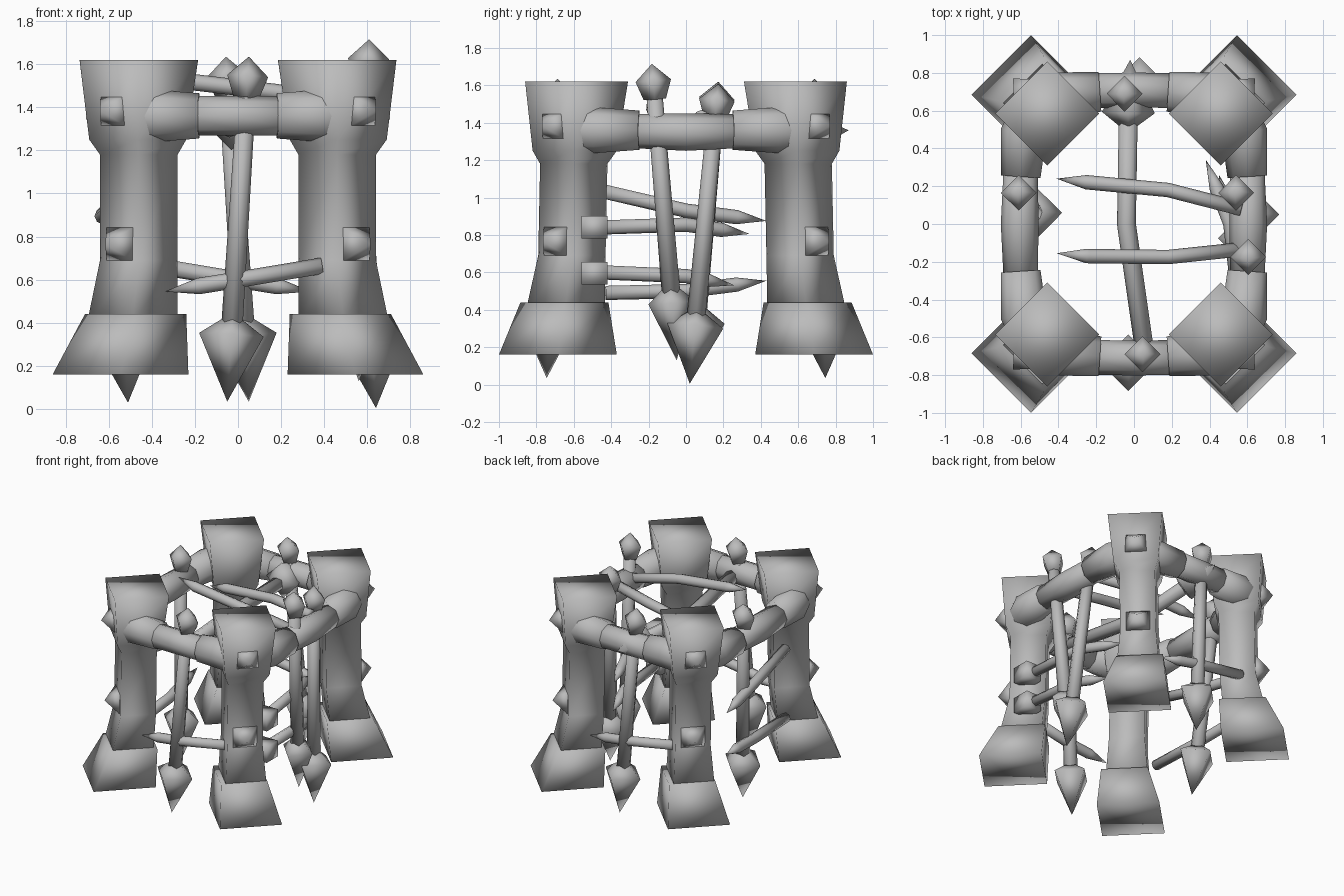
import bpy, bmesh, math
from mathutils import Vector

if "Cube" in bpy.data.objects:
    bpy.data.objects.remove(bpy.data.objects["Cube"], do_unlink=True)

grey = bpy.data.materials.new("stone_grey")
grey.use_nodes = True
COLOUR = (0.5, 0.5, 0.5, 1)
grey.diffuse_color = COLOUR
grey.node_tree.nodes["Principled BSDF"].inputs["Base Color"].default_value = COLOUR


def finish(name, bm):
    """Turn a bmesh into a smooth grey object."""
    bmesh.ops.remove_doubles(bm, verts=bm.verts, dist=0.0005)
    bmesh.ops.recalc_face_normals(bm, faces=bm.faces)
    mesh = bpy.data.meshes.new(name)
    bm.to_mesh(mesh)
    bm.free()
    mesh.materials.append(grey)
    for p in mesh.polygons:
        p.use_smooth = True
    ob = bpy.data.objects.new(name, mesh)
    bpy.context.collection.objects.link(ob)
    return ob


def loft(name, points, radii, sides=8, flat=False, closed=False):
    """Sweep a polygon along points; flat keeps every section level."""
    pts = [Vector(p) for p in points]
    n = len(pts)
    bm = bmesh.new()
    rings = []
    for i, (p, r) in enumerate(zip(pts, radii)):
        if flat:
            t = Vector((0, 0, 1))
        else:
            before = pts[(i - 1) % n] if closed else pts[max(i - 1, 0)]
            after = pts[(i + 1) % n] if closed else pts[min(i + 1, n - 1)]
            t = (after - before).normalized()
        ref = Vector((1, 0, 0)) if abs(t.z) > 0.8 else Vector((0, 0, 1))
        u = (ref - t * ref.dot(t)).normalized()
        v = t.cross(u)
        turn = [2 * math.pi * k / sides for k in range(sides)]
        rings.append([bm.verts.new(p + r * (u * math.cos(a) + v * math.sin(a))) for a in turn])
    for i in range(n if closed else n - 1):
        a, b = rings[i], rings[(i + 1) % n]
        for k in range(sides):
            m = (k + 1) % sides
            bm.faces.new((a[k], a[m], b[m], b[k]))
    if not closed:
        bm.faces.new(rings[0])
        bm.faces.new(rings[-1])
    return finish(name, bm)


def spear(name, top, tip, knob=True, head=0.15):
    """Long stake with a diamond knob on top and a four-sided point below."""
    top, tip = Vector(top), Vector(tip)
    d = (tip - top).normalized()
    neck = tip - d * 0.31
    loft(name + "_shaft", [top, neck], [0.043, 0.05])
    loft(name + "_head", [neck - d * 0.07, neck, tip], [0.05, head, 0.0001], 4)
    if knob:
        loft(name + "_knob", [top + d * 0.1, top, top - d * 0.09], [0.06, 0.095, 0.0001], 4)


def nail(name, points, r=0.038):
    """Bent rod whose last stretch narrows to a point."""
    pts = [Vector(p) for p in points]
    shoulder = pts[-1].lerp(pts[-2], 0.16 / (pts[-1] - pts[-2]).length)
    pts.insert(-1, shoulder)
    loft(name, pts, [r] * (len(pts) - 1) + [0.0001])


# Four corner towers: base, column and two outward studs each
for side, sx in (("left", 1), ("right", -1)):
    for end, sy in (("front", -1), ("back", 1)):
        name = f"{end}_{side}"

        def at(x, y, z):
            return (sx * x, sy * y, z)

        loft(name + "_column",
             [at(.49, .645, .4), at(.46, .61, .69), at(.46, .60, 1.18),
              at(.465, .595, 1.25), at(.46, .585, 1.62)],
             [.21, .18, .18, .225, .275], 4, flat=True)
        loft(name + "_base", [at(.545, .685, .16), at(.475, .65, .44)], [.315, .235], 4, flat=True)
        for level, x, y, z in (("upper", .57, .70, 1.385), ("lower", .545, .695, .765)):
            bm = bmesh.new()
            out = Vector((sx, sy, 0)).normalized()
            across = Vector((-sy, sx, 0)).normalized()
            c = Vector(at(x, y, z))
            base = [bm.verts.new(c + across * i * .1 + Vector((0, 0, j * .09)) - out * .01)
                    for i, j in ((-1, -1), (1, -1), (1, 1), (-1, 1))]
            apex = bm.verts.new(c + out * .1)
            bm.faces.new(base)
            for k in range(4):
                bm.faces.new((base[k], base[(k + 1) % 4], apex))
            finish(f"{name}_{level}_stud", bm)

        # Thick ring sleeves running into each tower
        loft(name + "_sleeve",
             [at(.18, .70, 1.36), at(.40, .685, 1.36), at(.53, .60, 1.36),
              at(.585, .48, 1.36), at(.60, .25, 1.36)],
             [.105, .122, .12, .122, .105])

# Thin ring spans between the sleeves
for s, a, b in ((-1, "front", "right"), (1, "back", "left")):
    loft(a + "_ring_span", [(-.25, s * .705, 1.36), (0, s * .71, 1.36), (.25, s * .705, 1.36)], [.092] * 3)
    loft(b + "_ring_span", [(s * .60, -.3, 1.355), (s * .605, 0, 1.35), (s * .60, .3, 1.355)], [.09, .1, .09])

# Hanging spears around the ring
spear("front_spear", (.045, -.69, 1.545), (-.05, -.745, .035))
spear("back_spear", (-.05, .69, 1.545), (.05, .745, .035))
spear("right_spear", (-.61, .165, 1.53), (-.51, .03, .03))
spear("left_front_spear", (.605, -.175, 1.625), (.56, -.05, .13), head=.125)
spear("left_back_spear", (.54, .165, 1.52), (.64, .02, .005))

# Spear lying across the top of the ring, front to back
loft("lying_spear_shaft", [(.06, -.70, 1.35), (-.04, 0, 1.31), (-.03, .6, 1.34)], [.05] * 3)
loft("lying_spear_head", [(-.03, .52, 1.34), (-.03, .59, 1.34), (-.02, .87, 1.36)], [.05, .14, .0001], 4)

# Nails crossing the top
nail("upper_front_nail", [(.56, -.135, 1.39), (.18, -.175, 1.47), (-.24, -.17, 1.52), (-.41, -.155, 1.55)])
nail("upper_back_nail", [(.57, .08, 1.43), (.18, .18, 1.41), (-.24, .22, 1.36), (-.41, .24, 1.33)])

# Nails between towers at the front and back
for name, s in (("front", 1), ("back", -1)):
    nail(name + "_nail", [(s * .39, s * -.71, .665), (0, s * -.725, .6), (s * -.34, s * -.70, .545)])

# Nails on the right side
nail("right_upper_nail", [(-.56, -.43, 1.03), (-.59, 0, .93), (-.65, .43, .875)])
nail("right_lower_nail", [(-.56, -.43, .49), (-.59, 0, .5), (-.65, .43, .555)])

# Square-headed nails on the left side
for name, z, points in (
        ("upper", .84, [(.56, -.45, .84), (.51, 0, .855), (.38, .34, .805)]),
        ("lower", .595, [(.56, -.45, .6), (.53, 0, .58), (.45, .26, .53)])):
    nail(f"left_{name}_nail", points)
    bm = bmesh.new()
    bmesh.ops.create_cube(bm, size=1)
    bmesh.ops.scale(bm, vec=(.13, .14, .12), verts=bm.verts)
    bmesh.ops.translate(bm, vec=(.575, -.49, z), verts=bm.verts)
    finish(f"left_{name}_nail_head", bm)
